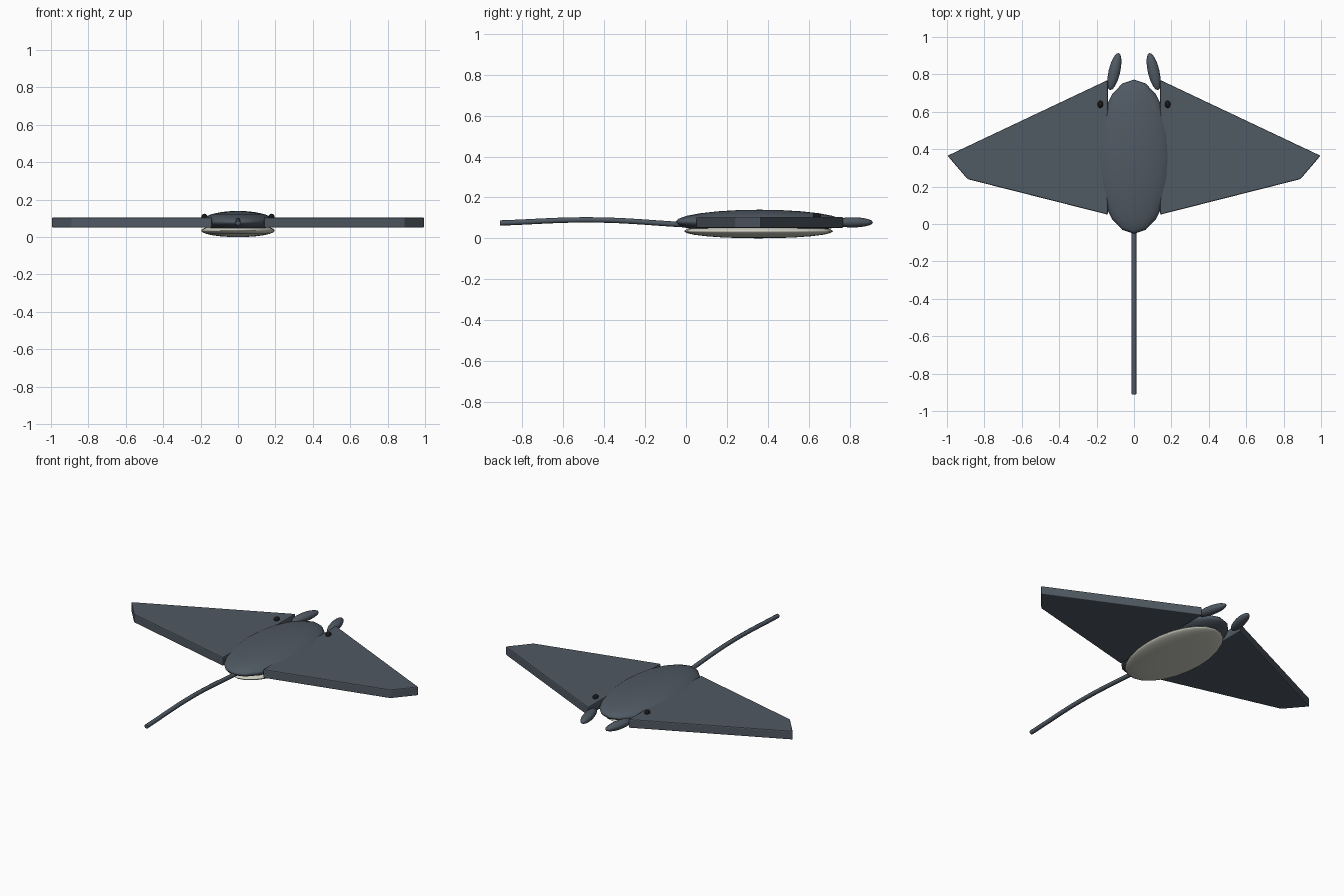
import bpy, bmesh, math

if "Cube" in bpy.data.objects:
    bpy.data.objects.remove(bpy.data.objects["Cube"])


def material(name, rgb):
    m = bpy.data.materials.new(name)
    m.diffuse_color = (*rgb, 1)
    m.use_nodes = True
    m.node_tree.nodes["Principled BSDF"].inputs["Base Color"].default_value = m.diffuse_color
    return m


slate = material("slate_skin", (0.08, 0.10, 0.125))
pale = material("pale_belly", (0.60, 0.60, 0.53))
black = material("eye_black", (0.01, 0.01, 0.012))


def ellipsoid(name, loc, radii, mat, turn=0, segments=20, rings=12):
    bpy.ops.mesh.primitive_uv_sphere_add(segments=segments, ring_count=rings,
                                         location=loc, rotation=(0, 0, turn))
    ob = bpy.context.object
    ob.name = name
    ob.scale = radii
    ob.data.materials.append(mat)
    bpy.ops.object.shade_smooth()
    return ob


# Body and pale underside
ellipsoid("body", (0, 0.36, 0.08), (0.2, 0.412, 0.06), slate)
ellipsoid("belly", (0, 0.355, 0.035), (0.197, 0.365, 0.035), pale, segments=24)


# Flat slab wing with a softened edge
def wing(name, side):
    outline = [(0.14, 0.77), (0.14, 0.05), (0.89, 0.24), (0.997, 0.365)]
    bm = bmesh.new()
    face = bm.faces.new([bm.verts.new((side * x, y, 0.05)) for x, y in outline])
    ext = bmesh.ops.extrude_face_region(bm, geom=[face])
    top = [v for v in ext["geom"] if isinstance(v, bmesh.types.BMVert)]
    bmesh.ops.translate(bm, verts=top, vec=(0, 0, 0.055))
    bmesh.ops.recalc_face_normals(bm, faces=bm.faces)
    me = bpy.data.meshes.new(name)
    bm.to_mesh(me)
    bm.free()
    me.materials.append(slate)
    ob = bpy.data.objects.new(name, me)
    bpy.context.collection.objects.link(ob)
    bev = ob.modifiers.new("bevel", "BEVEL")
    bev.width = 0.006
    bev.segments = 2


# Paired parts: wings, head fins, eyes
for label, s in (("left", -1), ("right", 1)):
    wing(label + "_wing", s)
    ellipsoid(label + "_head_fin", (s * 0.105, 0.815, 0.078), (0.031, 0.102, 0.025),
              slate, turn=s * math.radians(13), segments=16, rings=10)
    ellipsoid(label + "_eye", (s * 0.18, 0.64, 0.11), (0.015, 0.02, 0.015),
              black, segments=12, rings=8)

# Thin, gently arched tail
curve = bpy.data.curves.new("tail", "CURVE")
curve.dimensions = "3D"
curve.bevel_depth = 0.013
curve.bevel_resolution = 2
curve.use_fill_caps = True
spline = curve.splines.new("BEZIER")
path = [(0, 0.0, 0.066), (0, -0.45, 0.09), (0, -0.91, 0.075)]
spline.bezier_points.add(len(path) - 1)
for p, co in zip(spline.bezier_points, path):
    p.co = co
    p.handle_left_type = p.handle_right_type = "AUTO"
curve.materials.append(slate)
tail = bpy.data.objects.new("tail", curve)
bpy.context.collection.objects.link(tail)
